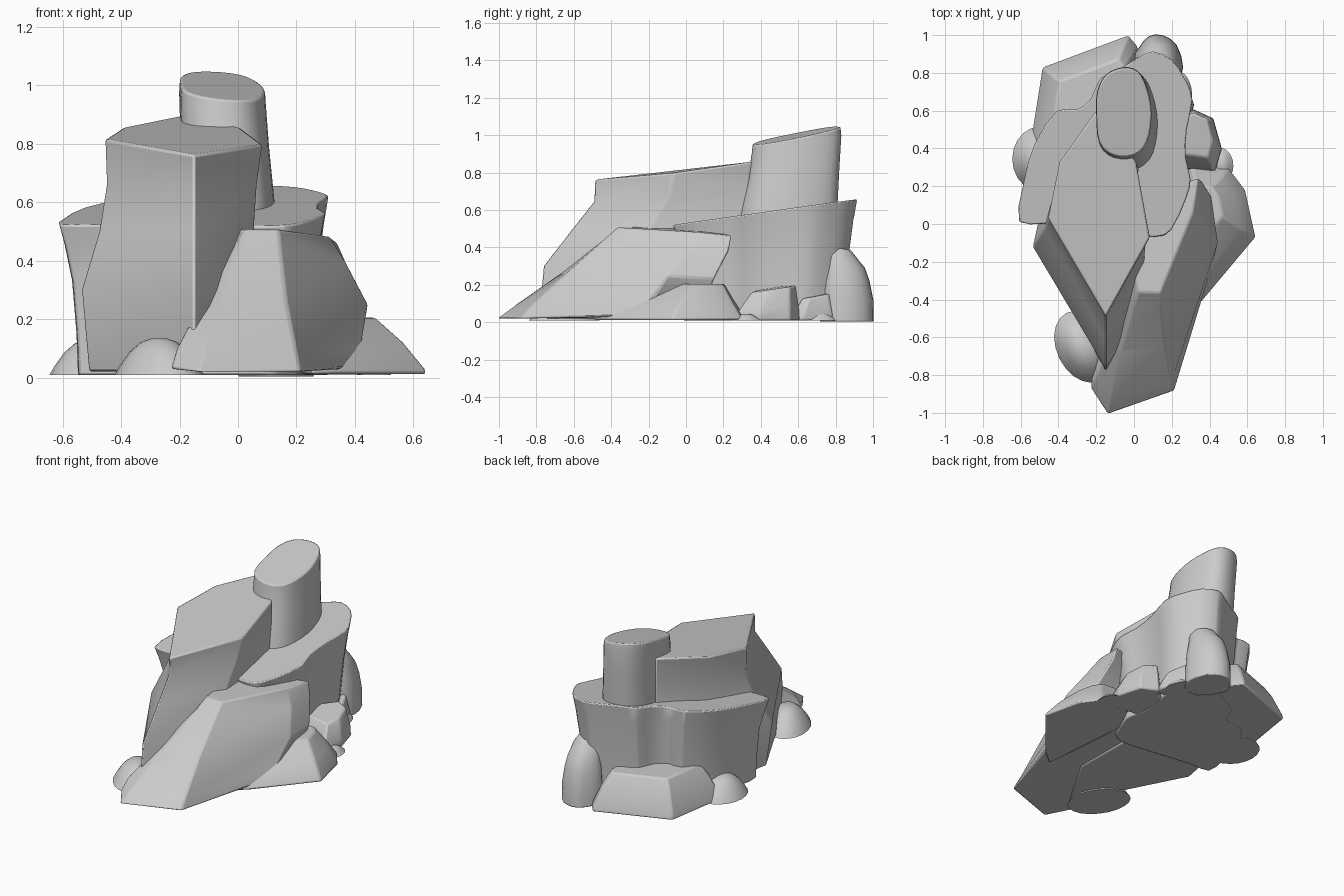
import bpy, bmesh, math
from mathutils import Vector


def spline(ring, n):
    """Closed Catmull-Rom resampling of a ring of 3D points."""
    pts = [Vector(p) for p in ring]
    if n < 2:
        return pts
    out, m = [], len(pts)
    for i in range(m):
        a, b, c, d = (pts[(i + k - 1) % m] for k in range(4))
        for j in range(n):
            t = j / n
            out.append(0.5 * (2 * b + (c - a) * t + (2 * a - 5 * b + 4 * c - d) * t * t
                              + (3 * b - a - 3 * c + d) * t ** 3))
    return out


def rock(name, rings, n=1, bevel=0.01):
    """Loft a stack of rings, cap both ends and soften the edges."""
    bm = bmesh.new()
    loops = [[bm.verts.new(p) for p in spline(r, n)] for r in rings]
    m = len(loops[0])
    for lo, hi in zip(loops, loops[1:]):
        for i in range(m):
            j = (i + 1) % m
            bm.faces.new((lo[i], lo[j], hi[j], hi[i]))
    bm.faces.new(loops[0][::-1])
    bm.faces.new(loops[-1])
    bmesh.ops.recalc_face_normals(bm, faces=bm.faces)
    me = bpy.data.meshes.new(name)
    bm.to_mesh(me)
    bm.free()
    ob = bpy.data.objects.new(name, me)
    bpy.context.collection.objects.link(ob)
    if bevel:
        b = ob.modifiers.new("soft_edges", 'BEVEL')
        b.width, b.segments = bevel, 2
        b.limit_method, b.angle_limit = 'ANGLE', math.radians(30)
    bpy.ops.object.select_all(action='DESELECT')
    ob.select_set(True)
    bpy.context.view_layer.objects.active = ob
    bpy.ops.object.shade_smooth_by_angle(angle=math.radians(35))
    return ob


def tiers(outline, levels, c=None):
    """Rings from one outline; level = scale, z, dx, dy, tilt x, tilt y."""
    if c is None:
        c = [sum(p[k] for p in outline) / len(outline) for k in (0, 1)]
    rings = []
    for lv in levels:
        s, z, dx, dy, kx, ky = (tuple(lv) + (0,) * 6)[:6]
        ring = []
        for x, y in outline:
            u, v = (x - c[0]) * s, (y - c[1]) * s
            ring.append((c[0] + u + dx, c[1] + v + dy, z + kx * u + ky * v))
        rings.append(ring)
    return rings


# tall front slab with a sharp prow and a stepped brow
rock("tall_slab", [
    [(-.51, -.09, .02), (-.15, -.79, .02), (.07, -.42, .02), (.06, .3, .02), (-.2, .6, .02), (-.42, .4, .02)],
    [(-.535, -.12, .30), (-.15, -.765, .30), (.06, -.34, .30), (.05, .3, .3), (-.2, .6, .3), (-.42, .4, .3)],
    [(-.475, -.02, .50), (-.15, -.61, .50), (.055, -.18, .52), (.02, .33, .52), (-.2, .6, .52), (-.38, .35, .5)],
    [(-.45, .03, .66), (-.15, -.495, .645), (.065, -.09, .66), (.01, .33, .7), (-.2, .6, .72), (-.37, .3, .7)],
    [(-.455, .03, .815), (-.15, -.49, .762), (.085, -.07, .797), (.01, .33, .855), (-.2, .6, .895), (-.395, .33, .855)],
], bevel=.01)

# sloping buttress at the front right
rock("front_buttress", [
    [(-.23, -.87, .03), (-.14, -1.01, .02), (.215, -.885, .02), (.37, -.35, .03), (.3, .1, .03), (-.1, .1, .03)],
    [(-.21, -.83, .1), (-.12, -.92, .085), (.2, -.83, .085), (.42, -.2, .1), (.36, .1, .1), (-.05, .1, .1)],
    [(-.13, -.65, .25), (-.07, -.67, .26), (.165, -.64, .26), (.445, -.1, .25), (.41, .15, .23), (0, .1, .25)],
    [(-.02, -.38, .44), (.0, -.44, .44), (.145, -.44, .44), (.37, .02, .39), (.36, .23, .38), (.05, .15, .42)],
    [(.0, -.2, .51), (.02, -.36, .507), (.14, -.365, .507), (.31, .06, .485), (.34, .245, .462), (.1, .15, .49)],
], bevel=.01)

# broad middle shelf wrapping the back and left
shelf = [(-.61, .01), (-.45, 0), (-.1, -.05), (.11, -.07), (.2, -.03), (.28, .14), (.3, .24), (.275, .35),
         (.28, .5), (.31, .66), (.27, .77), (.2, .87), (.1, .915), (.02, .88), (-.08, .82), (-.18, .77),
         (-.23, .66), (-.31, .605), (-.41, .6), (-.53, .42), (-.59, .2)]
rock("middle_shelf", tiers(shelf, [
    (.87, .008, 0, -.01), (.88, .15, 0, -.01), (.91, .35, 0, 0, 0, .05),
    (.96, .5, 0, 0, .01, .11), (1, .59, 0, 0, .01, .14)], (-.1, .45)), n=2, bevel=.008)

# round leaning column on top
column = [(-.2, .58), (-.185, .43), (-.11, .36), (0, .36), (.07, .43), (.095, .58),
          (.07, .72), (.02, .81), (-.06, .83), (-.15, .79), (-.195, .7)]
rock("top_column", tiers(column, [
    (1.13, .4, .02, -.06), (1.08, .6, .018, -.04), (1.02, .8, .008, -.015, -.05, .1),
    (1, .955, 0, 0, -.1, .2), (.98, 1.0, 0, 0, -.1, .2)], (-.055, .6)), n=3, bevel=.008)

# low apron at the back left
apron = [(-.55, .42), (-.2, .3), (.05, .5), (.02, .94), (-.03, 1.0), (-.485, .83)]
rock("back_apron", tiers(apron, [
    (1, .01), (.98, .04), (.82, .16), (.68, .23)], (-.2, .6)), bevel=.01)

# wedge at the right
wedge = [(.25, -.5), (.36, -.41), (.645, -.07), (.59, .18), (.5, .3), (.3, .32), (.2, .1)]
rock("right_wedge", tiers(wedge, [
    (1, .012), (.98, .03), (.72, .12, 0, .02), (.42, .205, -.01, .06)], (.36, .02)), bevel=.01)

# upright boulder at the back
boulder = [(.0, .86), (.1, .72), (.22, .74), (.26, .83), (.225, .95), (.15, 1), (.08, .995), (.03, .94)]
rock("back_boulder", tiers(boulder, [
    (1, .003), (.98, .12), (.9, .22, 0, -.01), (.78, .29, 0, -.02),
    (.66, .35, 0, -.04, 0, -.2), (.42, .395, 0, -.05, 0, -.2)]), n=2, bevel=.006)

# faceted rocks along the right side
chunk = [(.22, .3), (.43, .27), (.465, .4), (.42, .56), (.31, .61), (.2, .5)]
rock("side_chunk", tiers(chunk, [
    (1, .01), (.97, .07, 0, 0, 0, .1), (.7, .18, -.01, .03, -.05, .14)]), bevel=.01)
chip = [(.15, .62), (.3, .57), (.32, .63), (.26, .78), (.2, .82)]
rock("side_chip", tiers(chip, [
    (1, .01), (.95, .05), (.65, .14, -.01, .01, -.1, .15)]), bevel=.01)

# small lens-shaped stones: name, centre, half sizes, height, turn
for name, cx, cy, rx, ry, h, turn in [
        ("front_left_stone", -.27, -.65, .14, .20, .135, .45),
        ("left_stone", -.50, .345, .145, .17, .13, 0),
        ("right_pebble", .465, .32, .06, .085, .045, .2),
        ("right_back_pebble", .25, .71, .055, .1, .06, .2)]:
    ring = []
    for k in range(10):
        a = k * math.tau / 10
        u, v = rx * math.cos(a), ry * math.sin(a)
        ring.append((cx + u * math.cos(turn) - v * math.sin(turn),
                     cy + u * math.sin(turn) + v * math.cos(turn)))
    rock(name, tiers(ring, [(1, .008), (.88, h * .3), (.65, h * .66), (.4, h * .9), (.15, h)]),
         n=2, bevel=0)
